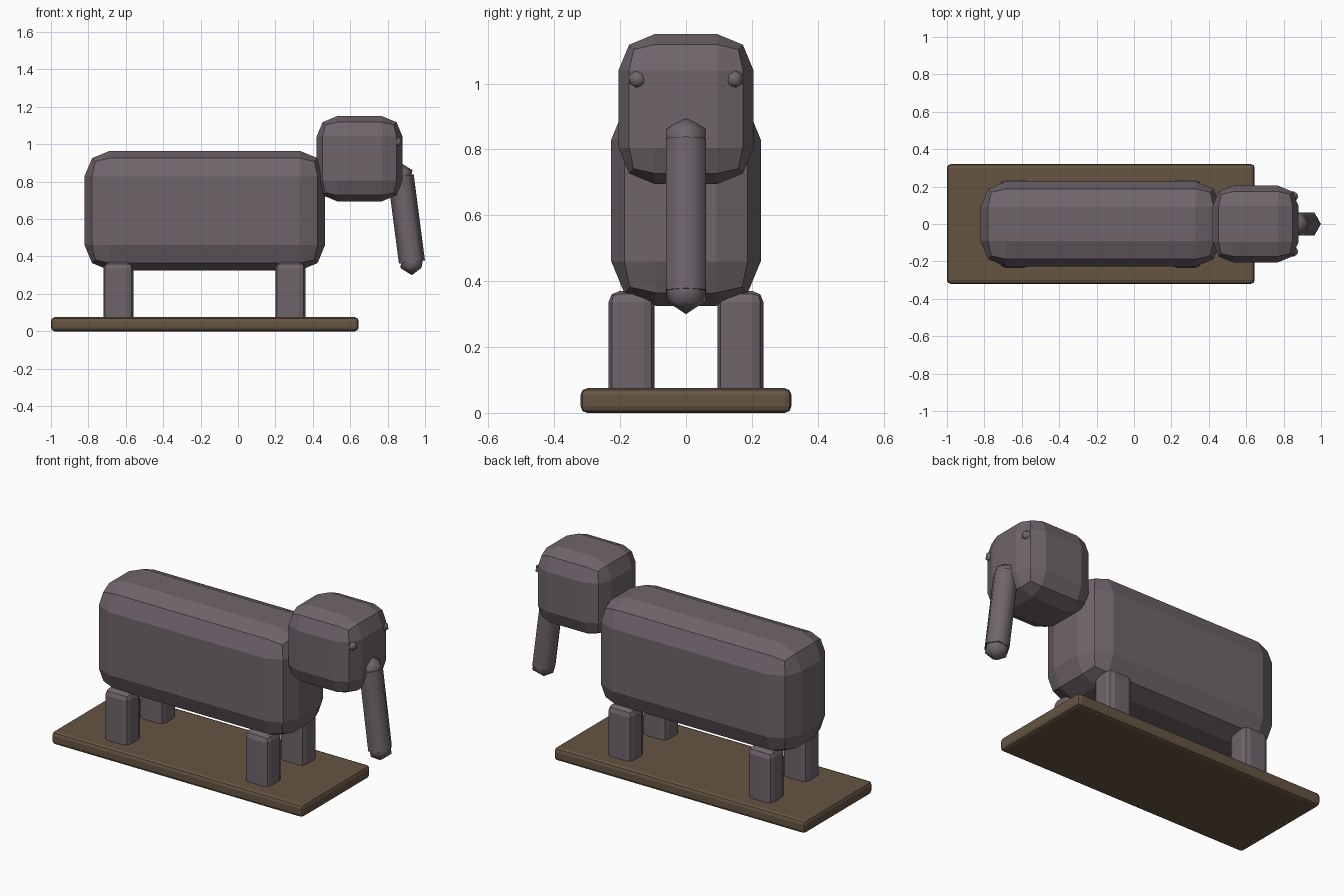
import bpy, bmesh
from math import atan2, radians
from mathutils import Matrix, Vector

cube = bpy.data.objects.get("Cube")
if cube:
    bpy.data.objects.remove(cube, do_unlink=True)


def material(name, rgb):
    mat = bpy.data.materials.new(name)
    mat.use_nodes = True
    mat.diffuse_color = (*rgb, 1)
    mat.node_tree.nodes["Principled BSDF"].inputs["Base Color"].default_value = (*rgb, 1)
    return mat


hide = material("purple grey", (0.16, 0.13, 0.15))
wood = material("brown wood", (0.13, 0.09, 0.055))


def add(name, bm, mat, smooth=None):
    mesh = bpy.data.meshes.new(name)
    bmesh.ops.recalc_face_normals(bm, faces=bm.faces)
    bm.to_mesh(mesh)
    bm.free()
    mesh.materials.append(mat)
    if smooth:
        mesh.polygons.foreach_set("use_smooth", [True] * len(mesh.polygons))
        mesh.set_sharp_from_angle(angle=radians(smooth))
    obj = bpy.data.objects.new(name, mesh)
    bpy.context.collection.objects.link(obj)
    return obj


def soft_box(name, low, high, bevel, mat):
    low, high = Vector(low), Vector(high)
    bm = bmesh.new()
    bmesh.ops.create_cube(bm, size=1)
    bmesh.ops.scale(bm, vec=high - low, verts=bm.verts)
    bmesh.ops.translate(bm, vec=(low + high) / 2, verts=bm.verts)
    obj = add(name, bm, mat)
    mod = obj.modifiers.new("Bevel", "BEVEL")
    mod.width, mod.segments = bevel, 2
    return obj


def ball(name, centre, radius):
    bm = bmesh.new()
    bmesh.ops.create_icosphere(bm, subdivisions=1, radius=radius,
                               matrix=Matrix.Translation(centre))
    return add(name, bm, hide, 65)


# Base, body and head
soft_box("base", (-1, -0.32, 0), (0.645, 0.32, 0.075), 0.02, wood)
soft_box("body", (-0.82, -0.227, 0.325), (0.465, 0.227, 0.965), 0.135, hide)
soft_box("head", (0.42, -0.205, 0.695), (0.88, 0.205, 1.15), 0.11, hide)

# Four legs
for side, x in (("right", -0.64), ("left", 0.28)):
    for end, y in (("front", -0.165), ("back", 0.165)):
        soft_box(f"leg_{side}_{end}", (x - 0.08, y - 0.07, 0.005),
                 (x + 0.08, y + 0.07, 0.37), 0.033, hide)

# Eyes
for end, y in (("front", -0.147), ("back", 0.147)):
    ball(f"eye_{end}", (0.85, y, 1.013), 0.03)

# Six-sided trunk with rounded ends
top, tip = Vector((0.87, 0, 0.83)), Vector((0.93, 0, 0.37))
axis = top - tip
bm = bmesh.new()
rings = []
for z in (-axis.length / 2, axis.length / 2):
    rings.append([bm.verts.new(Matrix.Rotation(radians(60 * i), 3, "Z")
                               @ Vector((0.07, 0, 0)) + Vector((0, 0, z)))
                  for i in range(6)])
for ring in rings:
    bm.faces.new(ring)
for i in range(6):
    j = (i + 1) % 6
    bm.faces.new((rings[0][i], rings[0][j], rings[1][j], rings[1][i]))
bmesh.ops.transform(bm, verts=bm.verts, matrix=Matrix.Translation((top + tip) / 2)
                    @ Matrix.Rotation(atan2(axis.x, axis.z), 4, "Y"))
add("trunk", bm, hide, 65)
ball("trunk_top", top, 0.07)
ball("trunk_tip", tip, 0.07)
